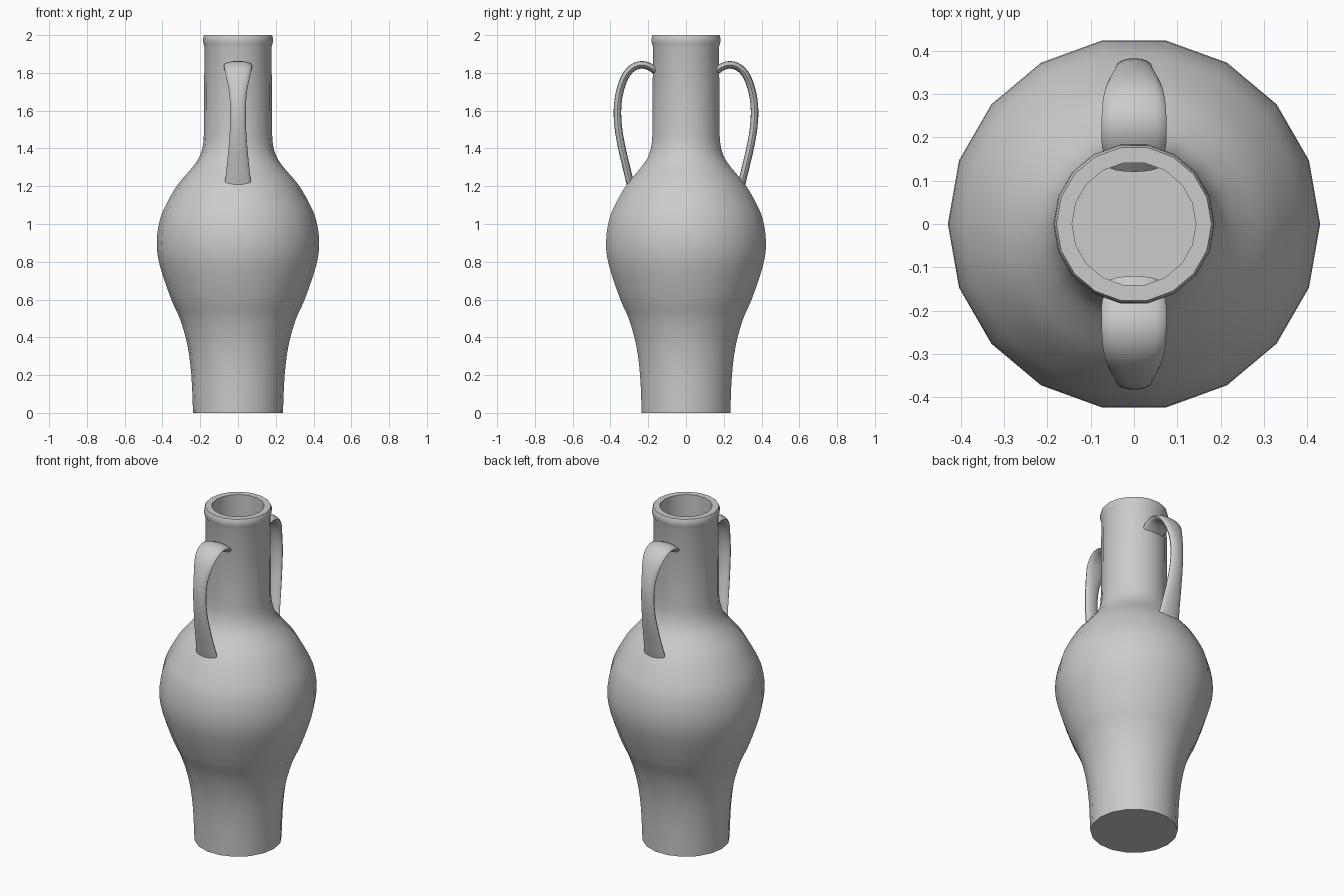
import bpy, bmesh, math
from mathutils import Vector

if "Cube" in bpy.data.objects:
    bpy.data.objects.remove(bpy.data.objects["Cube"])


def smooth_path(points, steps):
    """Catmull-Rom resampling of a short list of tuples."""
    p = [Vector(q) for q in points]
    p = [2 * p[0] - p[1]] + p + [2 * p[-1] - p[-2]]
    out = []
    for i in range(1, len(p) - 2):
        a, b, c, d = p[i - 1:i + 3]
        for k in range(steps):
            t = k / steps
            out.append(0.5 * (2 * b + (c - a) * t + (2 * a - 5 * b + 4 * c - d) * t * t
                              + (3 * b - a - 3 * c + d) * t ** 3))
    return out + [p[-2]]


def skin(name, rings):
    """Join closed rings of points with quads and cap both ends."""
    bm = bmesh.new()
    loops = [[bm.verts.new(co) for co in ring] for ring in rings]
    n = len(loops[0])
    for a, b in zip(loops, loops[1:]):
        for i in range(n):
            bm.faces.new((a[i], a[(i + 1) % n], b[(i + 1) % n], b[i]))
    bm.faces.new(loops[0])
    bm.faces.new(loops[-1])
    bmesh.ops.recalc_face_normals(bm, faces=bm.faces)
    mesh = bpy.data.meshes.new(name)
    bm.to_mesh(mesh)
    bm.free()
    ob = bpy.data.objects.new(name, mesh)
    bpy.context.collection.objects.link(ob)
    bpy.ops.object.select_all(action='DESELECT')
    ob.select_set(True)
    bpy.context.view_layer.objects.active = ob
    bpy.ops.object.shade_smooth_by_angle(angle=math.radians(40))
    return ob


def circle(r, z, n=18):
    return [(r * math.cos(math.tau * i / n), r * math.sin(math.tau * i / n), z) for i in range(n)]


# Body: hollow 18-sided lathe, outer wall up, then inner wall down
outer = smooth_path([(.238, 0), (.247, .2), (.268, .36), (.308, .5), (.353, .6), (.414, .78),
                     (.43, .9), (.414, 1.02), (.377, 1.11), (.318, 1.21), (.25, 1.29),
                     (.207, 1.35), (.185, 1.42), (.18, 1.5)], 3)
lip = [Vector(q) for q in [(.178, 1.94), (.183, 1.955), (.186, 1.97), (.184, 1.988), (.179, 2.0)]]
wall = .037
inner = [Vector((.143, 2.0)), Vector((.143, 1.45))]
for q, nxt in reversed(list(zip(outer, outer[1:]))):
    d = (nxt - q).normalized()
    s = q + Vector((-d.y, d.x)) * wall
    if .06 < s.y < 1.42:
        inner.append(s)
inner.append(Vector((.203, .04)))
skin("vase_body", [circle(q.x, q.y) for q in outer + lip + inner])

# Handles: flattened oval section swept along a path of (y, z, half width)
path = smooth_path([(.134, 1.785, .06), (.18, 1.825, .074), (.232, 1.843, .075), (.285, 1.825, .072),
                    (.325, 1.775, .062), (.353, 1.69, .046), (.363, 1.6, .042), (.357, 1.5, .043),
                    (.337, 1.39, .051), (.313, 1.29, .061), (.295, 1.215, .07), (.28, 1.16, .074)], 3)
for side, name in ((-1, "front_handle"), (1, "back_handle")):
    rings = []
    for i, q in enumerate(path):
        d = path[min(i + 1, len(path) - 1)] - path[max(i - 1, 0)]
        ny, nz = Vector((-d.y, d.x)).normalized()
        ring = []
        for k in range(16):
            a = math.tau * k / 16
            h = .02 * math.sin(a)
            ring.append((q.z * math.cos(a), side * (q.x + ny * h), q.y + nz * h))
        rings.append(ring)
    skin(name, rings)
